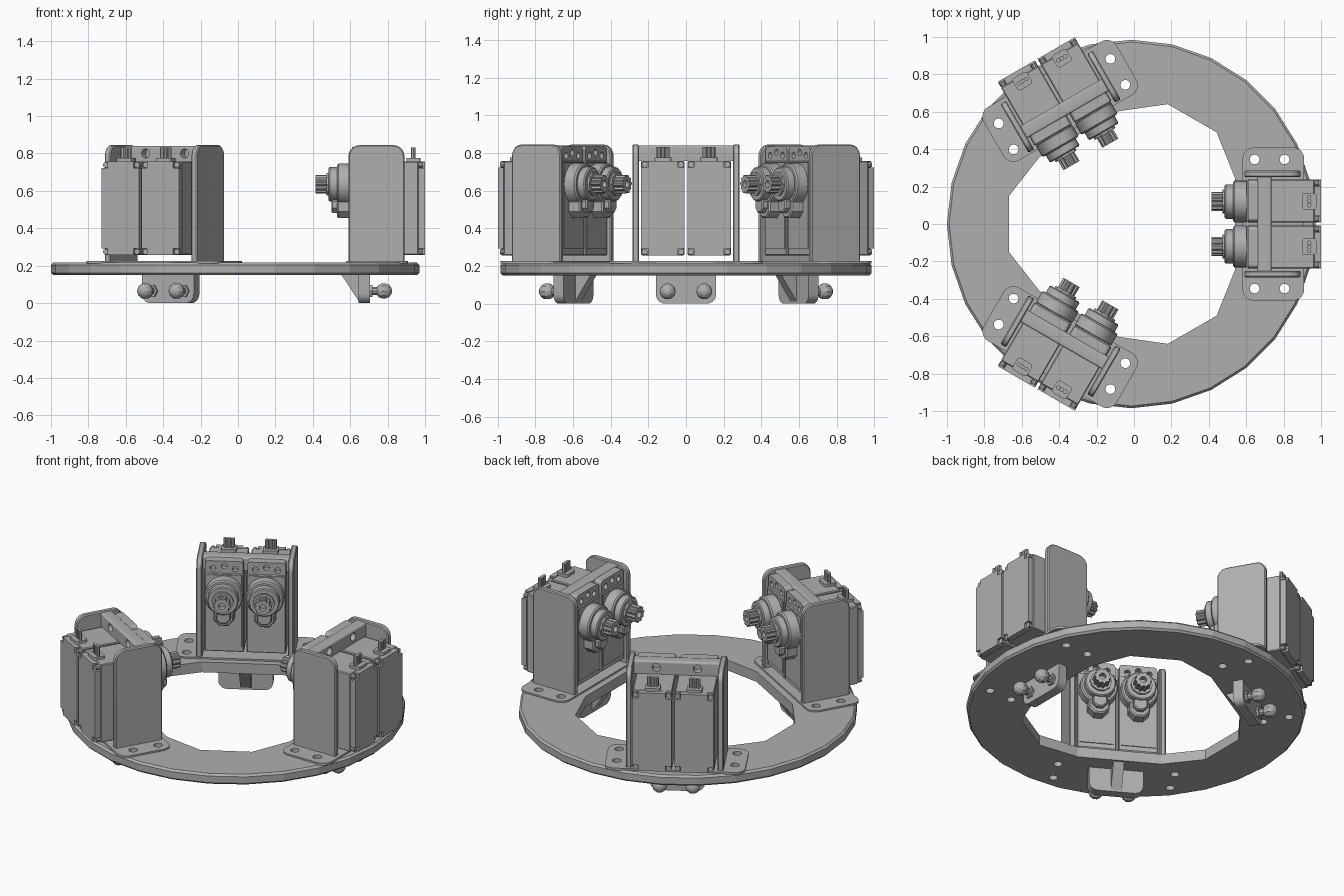
import bpy, bmesh
from math import cos, sin, pi, radians
from mathutils import Matrix, Vector

cube = bpy.data.objects.get("Cube")
if cube:
    bpy.data.objects.remove(cube, do_unlink=True)

CENTRE = -0.015          # x of the ring's axis
grey = bpy.data.materials.new("plain grey")
grey.use_nodes = True
colour = (0.43, 0.43, 0.43, 1)
grey.diffuse_color = colour
grey.node_tree.nodes["Principled BSDF"].inputs["Base Color"].default_value = colour


# ---------- helpers ----------
def circle(u, v, r, n=20, turn=0.0):
    return [(u + r * cos(2 * pi * i / n + turn), v + r * sin(2 * pi * i / n + turn)) for i in range(n)]


def rounded(u0, u1, v0, v1, low=0.0, high=0.0, steps=5):
    """Rectangle whose low-v and high-v corners have their own radii."""
    corners = [(u1, v1, -1, -1, high, 0), (u0, v1, 1, -1, high, 90),
               (u0, v0, 1, 1, low, 180), (u1, v0, -1, 1, low, 270)]
    pts = []
    for u, v, su, sv, r, start in corners:
        if not r:
            pts.append((u, v))
            continue
        for i in range(steps + 1):
            a = radians(start + 90 * i / steps)
            pts.append((u + su * r + r * cos(a), v + sv * r + r * sin(a)))
    return pts


def finish(name, bm):
    bmesh.ops.recalc_face_normals(bm, faces=bm.faces)
    mesh = bpy.data.meshes.new(name)
    bm.to_mesh(mesh)
    bm.free()
    mesh.materials.append(grey)
    obj = bpy.data.objects.new(name, mesh)
    bpy.context.collection.objects.link(obj)
    return obj


def prisms(name, axis, pieces, mirror=False):
    """Extrude outlines along an axis; each piece is (outline, from, to)."""
    bm = bmesh.new()
    place = {"X": lambda u, v, w: (w, u, v), "Y": lambda u, v, w: (u, w, v),
             "Z": lambda u, v, w: (u, v, w)}[axis]
    for pts, lo, hi in pieces:
        for side in ((1, -1) if mirror else (1,)):
            rims = []
            for w in (lo, hi):
                rim = []
                for u, v in pts:
                    x, y, z = place(u, v, w)
                    rim.append(bm.verts.new((x - CENTRE, y * side, z)))
                rims.append(rim)
            bm.faces.new(rims[0])
            bm.faces.new(rims[1])
            for i in range(len(pts)):
                j = (i + 1) % len(pts)
                bm.faces.new((rims[0][i], rims[0][j], rims[1][j], rims[1][i]))
    return finish(name, bm)


def modify(obj, kind, **settings):
    mod = obj.modifiers.new(kind.lower(), kind)
    for key, value in settings.items():
        setattr(mod, key, value)
    bpy.context.view_layer.objects.active = obj
    bpy.ops.object.modifier_apply(modifier=mod.name)


def bevel(obj, width, segments=1):
    modify(obj, "BEVEL", width=width, segments=segments, limit_method="ANGLE", angle_limit=radians(50))


def cut(obj, cutter):
    modify(obj, "BOOLEAN", object=cutter, operation="DIFFERENCE", solver="EXACT")


# ---------- ring ----------
ring = prisms("base_ring", "Z", [(circle(CENTRE, 0, 0.985, 28, pi / 2), 0.15, 0.216)])
bevel(ring, 0.012)
outline = []
for site in (0, 120, 240):
    for angle, radius in ((-47, 0.67), (-24, 0.607), (24, 0.607), (47, 0.67)):
        a = radians(site + angle)
        outline.append((CENTRE + radius * cos(a), radius * sin(a)))
opening = prisms("opening_cutter", "Z", [(outline, 0, 0.4)])
cut(ring, opening)
foot_holes = prisms("foot_hole_cutter", "Z",
                    [(circle(x, 0.345, 0.026, 16), 0.1, 0.3) for x in (0.645, 0.805)], True)
for site in (0, 120, 240):
    foot_holes.rotation_euler.z = radians(site)
    bpy.context.view_layer.update()
    cut(ring, foot_holes)
foot_holes.rotation_euler.z = 0
bpy.context.view_layer.update()
ring.location.x = CENTRE

parts = []

# ---------- bracket ----------
base = prisms("bracket_foot_plate", "Z", [(
    [(x, y) for y, x in rounded(-0.41, 0.41, 0.58, 0.91, 0.06, 0.06)], 0.212, 0.226)])
cut(base, foot_holes)
walls = prisms("bracket_side_walls", "Y", [(rounded(0.59, 0.89, 0.22, 0.845, 0, 0.06), 0.25, 0.285)], True)
bevel(walls, 0.006)
bar = prisms("bracket_crossbar", "Y", [(rounded(0.66, 0.735, 0.757, 0.84, 0, 0.012), -0.252, 0.252)])
bar_holes = prisms("crossbar_hole_cutter", "X", [(circle(0.12, 0.8, 0.025, 14), 0.69, 0.8)], True)
cut(bar, bar_holes)
parts += [base, walls, bar]

# ---------- paired servos ----------
body = prisms("servo_bodies", "X", [(rounded(0.008, 0.238, 0.257, 0.757), 0.605, 0.965)], True)
bevel(body, 0.005)
inset = 0.035
lid = [(0.008 + inset, 0.257), (0.238 - inset, 0.257), (0.238 - inset, 0.257 + inset),
       (0.238, 0.257 + inset), (0.238, 0.757 - inset), (0.238 - inset, 0.757 - inset),
       (0.238 - inset, 0.757), (0.008 + inset, 0.757), (0.008 + inset, 0.757 - inset),
       (0.008, 0.757 - inset), (0.008, 0.257 + inset), (0.008 + inset, 0.257 + inset)]
lids = prisms("servo_rear_lids", "X", [(lid, 0.965, 1.0)], True)
screws = prisms("servo_lid_screws", "X", [(circle(y, z, 0.016, 10), 0.965, 0.99)
                for y in (0.026, 0.22) for z in (0.275, 0.739)], True)
tabs = prisms("servo_mount_tabs", "X", [(rounded(0.012, 0.236, 0.755, 0.835, 0, 0.02), 0.61, 0.662)], True)
tab_holes = prisms("tab_hole_cutter", "X", [(circle(0.124 + dy, z, 0.018, 12), 0.5, 0.645)
                   for dy, z in ((-0.065, 0.787), (0, 0.803), (0.065, 0.787))], True)
cut(tabs, tab_holes)
panel = prisms("servo_front_panels", "X", [(rounded(0.02, 0.228, 0.29, 0.75), 0.6, 0.606)], True)
parts += [body, lids, screws, tabs, panel]

# ---------- gear housings and splined shafts ----------
Y, Z = 0.12, 0.635
housing = prisms("gear_housings", "X", [
    (circle(Y, Z, 0.112, 20), 0.53, 0.606), (circle(Y, 0.515, 0.066, 8, pi / 8), 0.53, 0.606)], True)
bevel(housing, 0.008)
cover = prisms("gear_covers", "X", [
    (circle(Y, Z, 0.092, 16), 0.485, 0.535), (circle(Y, 0.525, 0.046, 8, pi / 8), 0.5, 0.535)], True)
bevel(cover, 0.006)
collar = prisms("shaft_collars", "X", [(circle(Y, Z, 0.064, 10), 0.472, 0.49)], True)
spline = []
for i in range(40):
    r = 0.05 if i % 4 < 2 else 0.042
    spline.append((Y + r * cos(2 * pi * i / 40), Z + r * sin(2 * pi * i / 40)))
shaft = prisms("output_shafts", "X", [(spline, 0.415, 0.48)], True)
bore = prisms("shaft_bore_cutter", "X", [(circle(Y, Z, 0.02, 12), 0.4, 0.45)], True)
cut(shaft, bore)
parts += [housing, cover, collar, shaft]

# ---------- cable connectors ----------
plug = prisms("cable_connectors", "Z", [
    (rounded(0.9, 0.975, 0.077, 0.167, 0.015, 0.015, 3), 0.755, 0.775)], True)
pins = prisms("connector_pins", "Z", [
    (circle(0.937, 0.122 + d, 0.012, 8), 0.77, 0.832) for d in (-0.022, 0, 0.022)], True)
parts += [plug, pins]

# ---------- lower mounts with ball studs ----------
plate = prisms("lower_mount_plate", "X", [(rounded(-0.16, 0.16, 0, 0.155, 0.05, 0), 0.645, 0.705)])
rib = prisms("lower_mount_rib", "Y", [([(0.55, 0.155), (0.645, 0.012), (0.66, 0.012), (0.66, 0.155)],
                                       -0.032, 0.032)])
stud = prisms("ball_stud_necks", "X", [
    (circle(0.097, 0.065, 0.022, 10), 0.7, 0.76), (circle(0.097, 0.065, 0.036, 6), 0.7, 0.718)], True)
bm = bmesh.new()
for side in (1, -1):
    move = Matrix.Translation(Vector((0.78 - CENTRE, 0.097 * side, 0.065))) @ Matrix.Rotation(pi / 2, 4, "Y")
    bmesh.ops.create_uvsphere(bm, u_segments=10, v_segments=7, radius=0.044, matrix=move)
balls = finish("ball_studs", bm)
parts += [plate, rib, stud, balls]

for helper in (opening, foot_holes, bar_holes, tab_holes, bore):
    bpy.data.objects.remove(helper, do_unlink=True)

# ---------- shading ----------
bpy.ops.object.select_all(action="DESELECT")
for obj in (walls, bar, housing, cover, plate, stud, pins, base):
    obj.select_set(True)
bpy.context.view_layer.objects.active = walls
bpy.ops.object.shade_smooth_by_angle(angle=radians(30))

# ---------- repeat each station around the ring ----------
for obj in parts:
    name = obj.name
    for label, site in (("left", 0), ("back", 120), ("front", 240)):
        copy = obj if site == 0 else obj.copy()
        if site:
            bpy.context.collection.objects.link(copy)
        copy.name = label + "_" + name
        copy.location.x = CENTRE
        copy.rotation_euler.z = radians(site)
